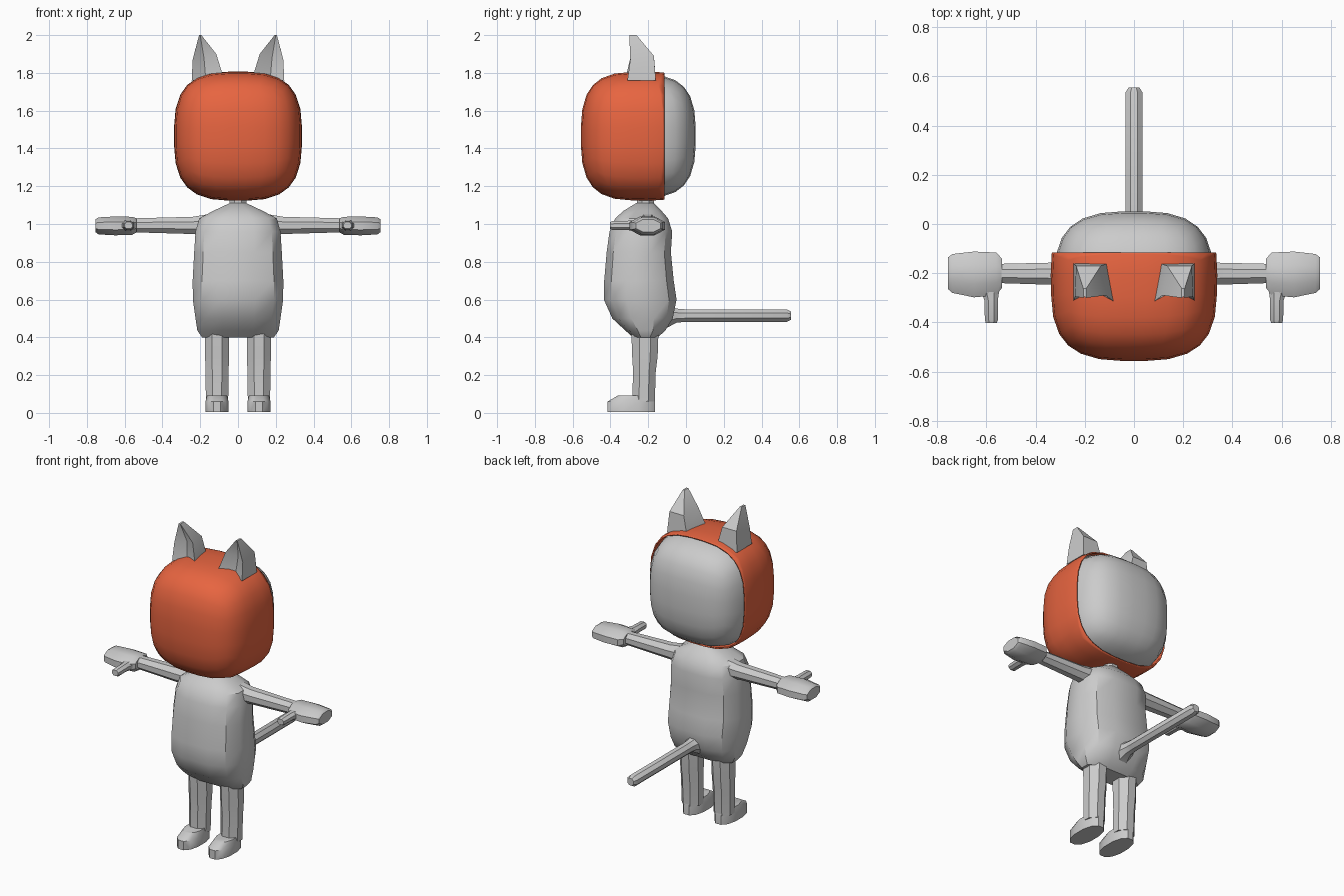
import bpy, bmesh, math
from mathutils import Vector

if "Cube" in bpy.data.objects:
    bpy.data.objects.remove(bpy.data.objects["Cube"])


def material(name, rgb):
    m = bpy.data.materials.new(name)
    m.diffuse_color = (*rgb, 1)
    m.use_nodes = True
    m.node_tree.nodes["Principled BSDF"].inputs["Base Color"].default_value = m.diffuse_color
    return m


GREY = material("light grey", (0.6, 0.6, 0.6))
ORANGE = material("orange red", (0.87, 0.14, 0.056))


def finish(name, bm, mat, mirror=False):
    bmesh.ops.recalc_face_normals(bm, faces=bm.faces)
    me = bpy.data.meshes.new(name)
    bm.to_mesh(me)
    bm.free()
    me.materials.append(mat)
    ob = bpy.data.objects.new(name, me)
    bpy.context.collection.objects.link(ob)
    if mirror:
        ob.modifiers.new("mirror", 'MIRROR').use_mirror_merge = False
    return ob


def bridge(bm, rings):
    for a, b in zip(rings, rings[1:]):
        for i in range(len(a)):
            j = (i + 1) % len(a)
            bm.faces.new((a[i], a[j], b[j], b[i]))


def loft(name, axis, rings, sides=8, power=2.0, mirror=False):
    """Rings are (position, min_a, max_a, min_b, max_b) across the axis."""
    bm = bmesh.new()
    section = []
    for i in range(sides):
        t = math.tau * (i + 0.5) / sides
        section.append([math.copysign(abs(f) ** (2 / power), f) for f in (math.cos(t), math.sin(t))])
    top_u = max(s[0] for s in section)
    top_v = max(s[1] for s in section)
    loops = []
    for pos, a0, a1, b0, b1 in rings:
        loop = []
        for u, v in section:
            co = [(a0 + a1) / 2 + (a1 - a0) / 2 * u / top_u,
                  (b0 + b1) / 2 + (b1 - b0) / 2 * v / top_v]
            co.insert(axis, pos)
            loop.append(bm.verts.new(co))
        loops.append(loop)
    bridge(bm, loops)
    bm.faces.new(loops[0])
    bm.faces.new(loops[-1])
    return finish(name, bm, GREY, mirror)


def rounded_box(centre, half, power=3.0):
    bm = bmesh.new()
    bmesh.ops.create_cube(bm, size=2)
    bmesh.ops.subdivide_edges(bm, edges=bm.edges[:], cuts=6, use_grid_fill=True)
    for v in bm.verts:
        n = sum(abs(c) ** power for c in v.co) ** (1 / power)
        v.co = Vector([centre[i] + half[i] * v.co[i] / n for i in range(3)])
    return bm


X, Y, Z = 0, 1, 2

# head
finish("head", rounded_box((0, -0.25, 1.465), (0.325, 0.302, 0.328)), GREY)

# face shell covering the front of the head
bm = rounded_box((0, -0.25, 1.465), (0.337, 0.307, 0.34))
bmesh.ops.bisect_plane(bm, geom=bm.verts[:] + bm.edges[:] + bm.faces[:],
                       plane_co=(0, -0.115, 0), plane_no=(0, 1, 0), clear_outer=True)
# widen the rear rim so that it stands straight
for v in bm.verts:
    if v.co.y > -0.25:
        r = 1.0 + 0.02 * (v.co.y + 0.25) / 0.135
        v.co.x *= r
        v.co.z = 1.465 + (v.co.z - 1.465) * r
shell = finish("face_shell", bm, ORANGE)
sol = shell.modifiers.new("thickness", 'SOLIDIFY')
sol.thickness = 0.008
sol.offset = -1

# ears with a hollow front
bm = bmesh.new()
ear_rings = [
    [(0.075, -0.32, 1.77), (0.17, -0.27, 1.76), (0.245, -0.31, 1.76), (0.245, -0.16, 1.76), (0.105, -0.16, 1.77)],
    [(0.115, -0.29, 1.9), (0.18, -0.255, 1.88), (0.24, -0.295, 1.87), (0.235, -0.17, 1.89), (0.135, -0.17, 1.89)],
    [(0.194, -0.30, 2.0), (0.2, -0.295, 2.0), (0.206, -0.30, 2.0), (0.206, -0.262, 2.0), (0.194, -0.262, 2.0)]]
loops = [[bm.verts.new(p) for p in ring] for ring in ear_rings]
bridge(bm, loops)
bm.faces.new(loops[0])
bm.faces.new(loops[-1])
finish("ears", bm, GREY, True)

# neck and torso
loft("neck", Z, [(1.05, -0.045, 0.045, -0.26, -0.17), (1.18, -0.045, 0.045, -0.26, -0.17)])
loft("torso", Z, [
    (0.40, -0.19, 0.19, -0.28, -0.15),
    (0.435, -0.215, 0.215, -0.32, -0.11),
    (0.50, -0.225, 0.225, -0.39, -0.07),
    (0.60, -0.239, 0.239, -0.435, -0.05),
    (0.70, -0.24, 0.24, -0.433, -0.065),
    (0.85, -0.232, 0.232, -0.42, -0.08),
    (0.96, -0.225, 0.225, -0.405, -0.073),
    (1.03, -0.205, 0.205, -0.375, -0.095),
    (1.07, -0.13, 0.13, -0.33, -0.13),
    (1.11, -0.045, 0.045, -0.265, -0.17)], sides=12, power=2.7)

# arms, hands and thumbs
loft("arms", X, [(0.17, -0.255, -0.15, 0.94, 1.05),
                 (0.24, -0.25, -0.155, 0.947, 1.038),
                 (0.55, -0.24, -0.162, 0.956, 1.03)], mirror=True)
loft("hands", X, [(0.537, -0.26, -0.14, 0.955, 1.03),
                  (0.56, -0.29, -0.116, 0.943, 1.038),
                  (0.65, -0.298, -0.112, 0.94, 1.04),
                  (0.738, -0.28, -0.122, 0.945, 1.035),
                  (0.755, -0.265, -0.135, 0.957, 1.025)], mirror=True)
loft("thumbs", Y, [(-0.403, 0.558, 0.602, 0.975, 1.01),
                   (-0.39, 0.553, 0.606, 0.968, 1.015),
                   (-0.31, 0.553, 0.608, 0.968, 1.017),
                   (-0.25, 0.545, 0.63, 0.96, 1.02)], mirror=True)

# legs and feet
loft("legs", Z, [(0.06, 0.052, 0.17, -0.285, -0.165),
                 (0.22, 0.05, 0.172, -0.28, -0.16),
                 (0.30, 0.047, 0.174, -0.285, -0.15),
                 (0.45, 0.047, 0.174, -0.29, -0.145)], mirror=True)
loft("feet", Z, [(0.004, 0.05, 0.172, -0.415, -0.163),
                 (0.06, 0.05, 0.172, -0.415, -0.163),
                 (0.092, 0.058, 0.164, -0.36, -0.168)], sides=12, power=2.3, mirror=True)

# tail
loft("tail", Y, [(-0.12, -0.07, 0.07, 0.44, 0.58),
                 (-0.05, -0.038, 0.038, 0.478, 0.552),
                 (0.0, -0.034, 0.034, 0.482, 0.548),
                 (0.535, -0.034, 0.034, 0.482, 0.548),
                 (0.555, -0.022, 0.022, 0.493, 0.537)])

# smooth shading with sharp creases kept
for ob in bpy.context.collection.objects:
    ob.select_set(True)
    bpy.context.view_layer.objects.active = ob
bpy.ops.object.shade_smooth_by_angle(angle=math.radians(35))
